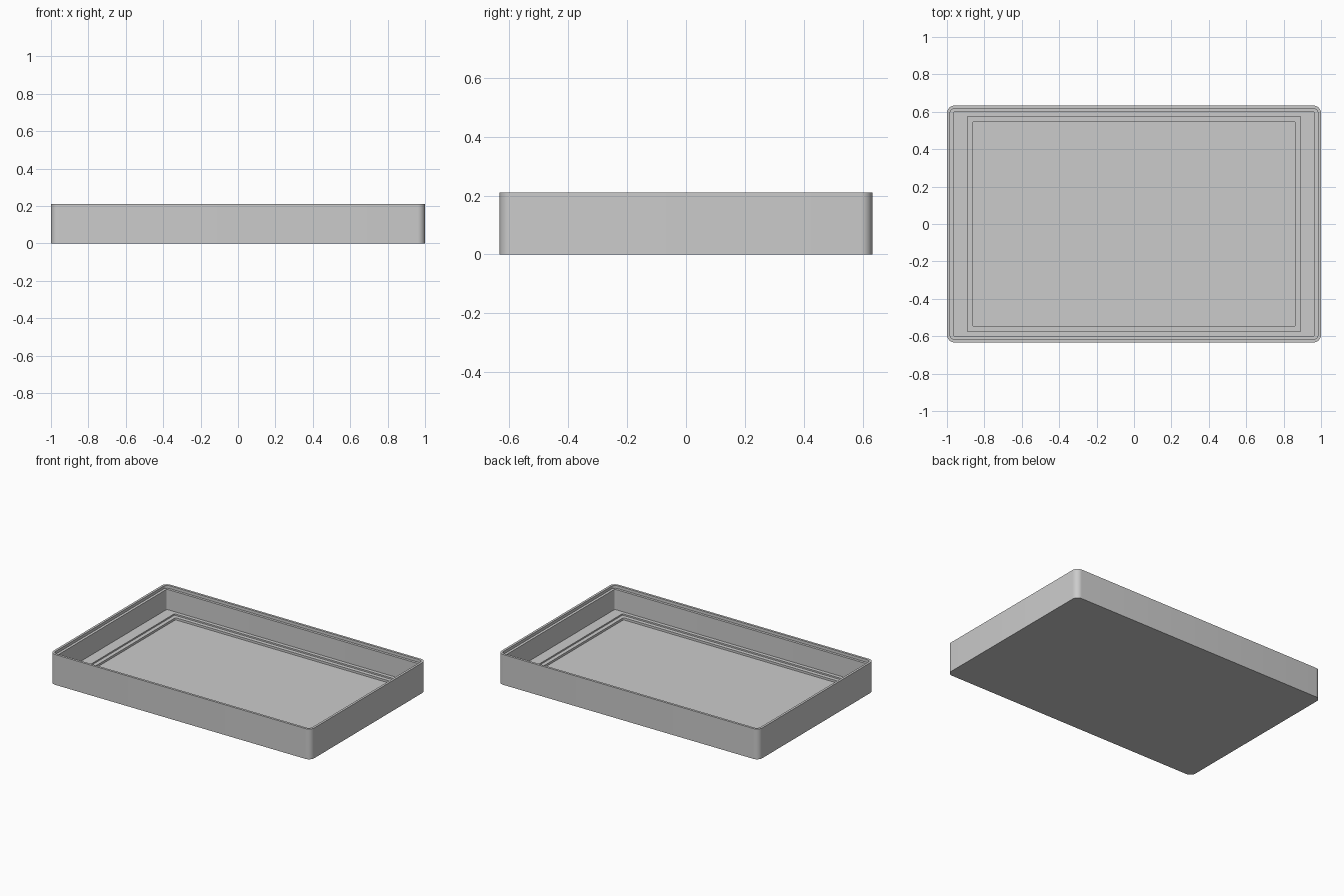
import bpy, bmesh, math

if "Cube" in bpy.data.objects:
    bpy.data.objects.remove(bpy.data.objects["Cube"])

ARC = 8  # segments per rounded corner


def rounded_loop(bm, hx, hy, r, z):
    """Ring of vertices round a rounded rectangle."""
    verts = []
    for i, (sx, sy) in enumerate(((1, 1), (-1, 1), (-1, -1), (1, -1))):
        for k in range(ARC + 1):
            a = math.pi / 2 * (i + k / ARC)
            verts.append(bm.verts.new((sx * (hx - r) + r * math.cos(a),
                                       sy * (hy - r) + r * math.sin(a), z)))
    return verts


grey = bpy.data.materials.new("light grey")
grey.diffuse_color = (0.6, 0.6, 0.6, 1)
grey.use_nodes = True
grey.node_tree.nodes["Principled BSDF"].inputs["Base Color"].default_value = grey.diffuse_color

# Half width, half depth, corner radius, height: up the outside, then down inside
profile = [
    (1.000, 0.633, 0.040, 0.000),   # outer base
    (1.000, 0.633, 0.040, 0.210),   # rim outer edge
    (0.984, 0.617, 0.026, 0.210),   # rim inner edge
    (0.984, 0.617, 0.026, 0.190),   # lid ledge
    (0.966, 0.600, 0.012, 0.190),
    (0.966, 0.600, 0.012, 0.050),   # inner wall foot
    (0.890, 0.575, 0.001, 0.050),   # first step
    (0.890, 0.575, 0.001, 0.040),
    (0.863, 0.548, 0.008, 0.040),   # second step
    (0.863, 0.548, 0.008, 0.025),   # floor
]

bm = bmesh.new()
rings = [rounded_loop(bm, *p) for p in profile]
for lower, upper in zip(rings, rings[1:]):
    n = len(lower)
    for i in range(n):
        j = (i + 1) % n
        bm.faces.new((lower[i], lower[j], upper[j], upper[i]))
bm.faces.new(rings[0][::-1])   # underside
bm.faces.new(rings[-1])        # inner floor
bmesh.ops.recalc_face_normals(bm, faces=bm.faces)

mesh = bpy.data.meshes.new("tray")
bm.to_mesh(mesh)
bm.free()
mesh.materials.append(grey)
tray = bpy.data.objects.new("tray", mesh)
bpy.context.collection.objects.link(tray)

# Smooth corners, crisp edges
bpy.context.view_layer.objects.active = tray
tray.select_set(True)
bpy.ops.object.shade_smooth_by_angle(angle=math.radians(30))
